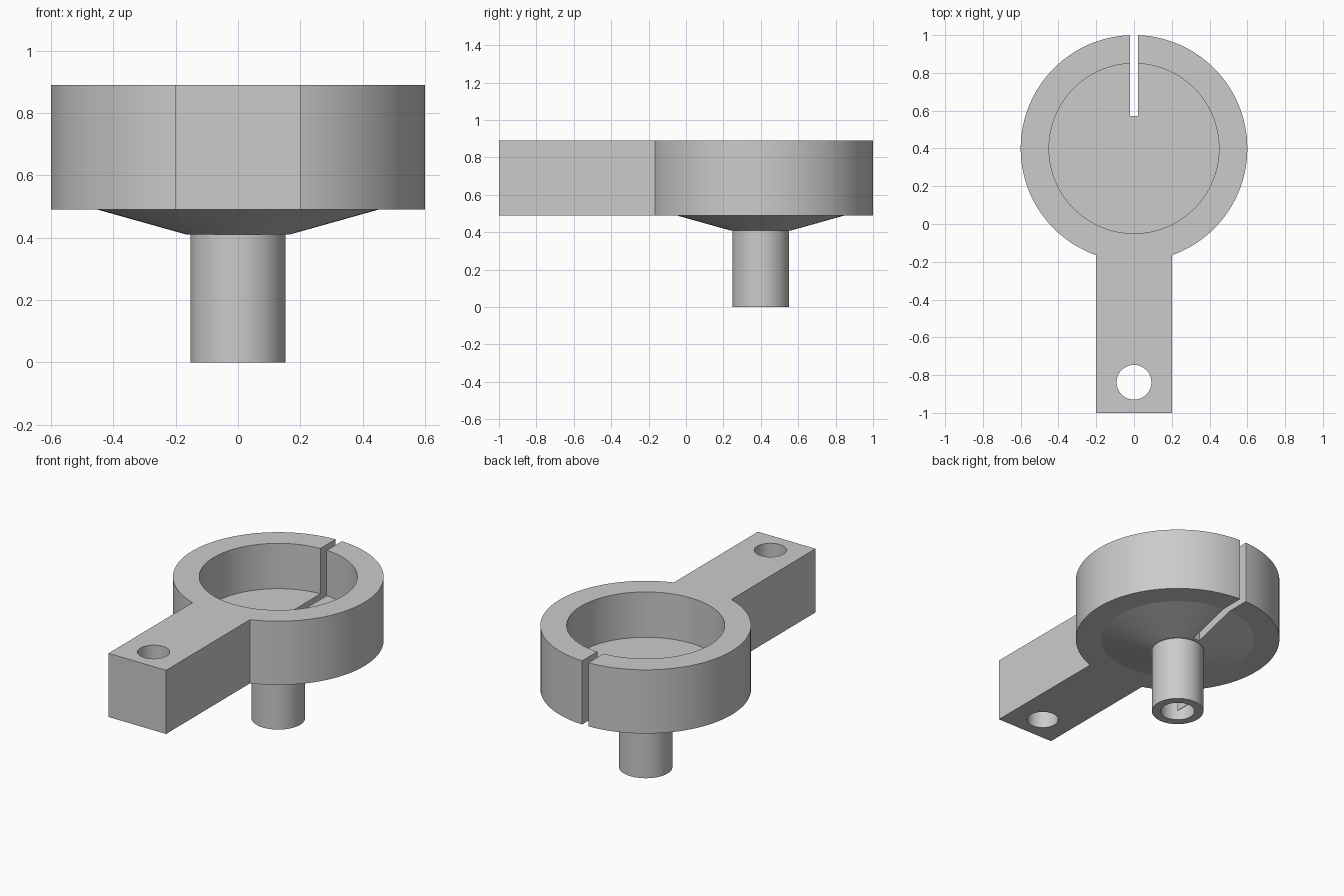
import bpy, bmesh, math
from mathutils import Matrix, Vector

cube = bpy.data.objects.get("Cube")
if cube:
    bpy.data.objects.remove(cube, do_unlink=True)

CUP_Y = 0.4          # centre line of the cup and stem
BASE, TOP = 0.49, 0.89

grey = bpy.data.materials.new("plain grey")
grey.use_nodes = True
grey.diffuse_color = (0.6, 0.6, 0.6, 1)
grey.node_tree.nodes["Principled BSDF"].inputs["Base Color"].default_value = (0.6, 0.6, 0.6, 1)


def add_object(name, bm):
    bmesh.ops.recalc_face_normals(bm, faces=bm.faces)
    mesh = bpy.data.meshes.new(name)
    bm.to_mesh(mesh)
    bm.free()
    mesh.materials.append(grey)
    obj = bpy.data.objects.new(name, mesh)
    bpy.context.collection.objects.link(obj)
    return obj


def box(name, low, high):
    low, high = Vector(low), Vector(high)
    bm = bmesh.new()
    bmesh.ops.create_cube(bm, size=1, matrix=Matrix.Translation((low + high) / 2)
                          @ Matrix.Diagonal((*(high - low), 1)))
    return add_object(name, bm)


def cylinder(name, radius, y, low, high):
    bm = bmesh.new()
    bmesh.ops.create_cone(bm, cap_ends=True, segments=64, radius1=radius, radius2=radius,
                          depth=high - low, matrix=Matrix.Translation((0, y, (low + high) / 2)))
    return add_object(name, bm)


def lathe(name, profile, y, steps=128):
    bm = bmesh.new()
    verts = [bm.verts.new((r, y, z)) for r, z in profile]
    edges = [bm.edges.new(pair) for pair in zip(verts, verts[1:])]
    bmesh.ops.spin(bm, geom=verts + edges, cent=(0, y, 0), axis=(0, 0, 1),
                   angle=math.tau, steps=steps)
    bmesh.ops.remove_doubles(bm, verts=bm.verts, dist=1e-5)
    return add_object(name, bm)


def combine(target, tool, operation):
    mod = target.modifiers.new(tool.name, "BOOLEAN")
    mod.operation, mod.solver, mod.object = operation, "EXACT", tool
    bpy.context.view_layer.objects.active = target
    bpy.ops.object.modifier_apply(modifier=mod.name)
    bpy.data.objects.remove(tool, do_unlink=True)


# Open cup with a shallow cone beneath it and a hollow stem
holder = lathe("cup_holder", [
    (0, 0.41), (0.1, 0.41), (0.1, 0), (0.152, 0), (0.152, 0.41), (0.165, 0.41),
    (0.45, BASE), (0.6, BASE), (0.6, TOP), (0.45, TOP), (0.45, 0.605), (0, 0.605)], CUP_Y)

# Handle arm, merged with the cup wall
combine(holder, box("arm", (-0.2, -1, BASE), (0.2, -0.09, TOP)), "UNION")

# Mounting hole and the slot through the rear wall and floor
combine(holder, cylinder("mounting_hole", 0.092, -0.838, 0.3, 1), "DIFFERENCE")
combine(holder, box("rear_slot", (-0.022, 0.573, 0.3), (0.022, 1.1, 1)), "DIFFERENCE")

# Thin web inside the stem bore
box("stem_web", (-0.002, CUP_Y, 0.003), (0.002, CUP_Y + 0.102, 0.41))

bpy.ops.object.select_all(action="DESELECT")
holder.select_set(True)
bpy.context.view_layer.objects.active = holder
bpy.ops.object.shade_smooth_by_angle(angle=math.radians(12))
